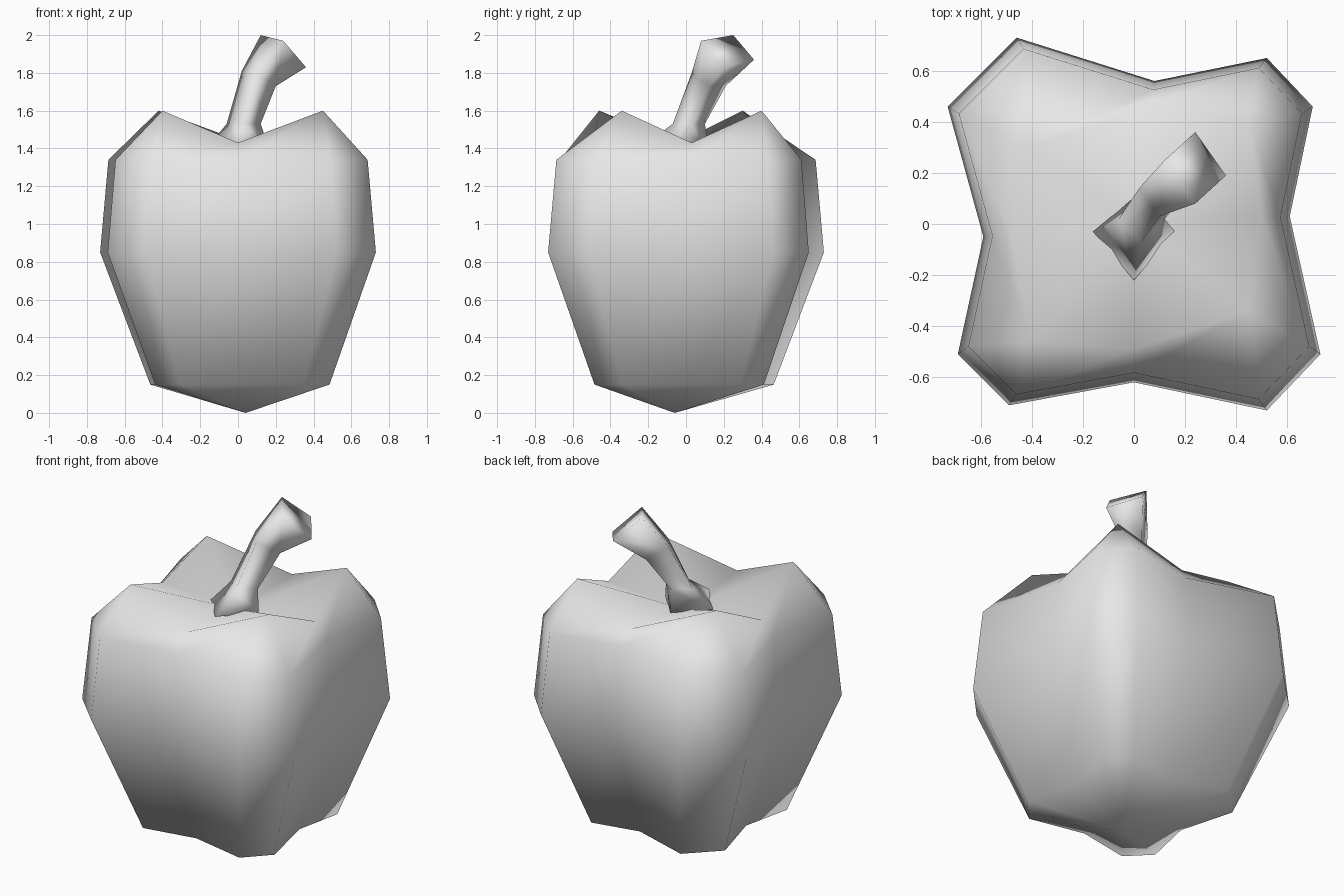
import bpy
import bmesh
from mathutils import Vector

cube = bpy.data.objects.get("Cube")
if cube:
    bpy.data.objects.remove(cube, do_unlink=True)

grey = bpy.data.materials.new("plain grey")
grey.use_nodes = True
colour = (0.8, 0.8, 0.8, 1)
grey.diffuse_color = colour
grey.node_tree.nodes["Principled BSDF"].inputs["Base Color"].default_value = colour


def loft(name, rings, bottom=None, top=None):
    """Skin a stack of equal rings; close each end with a fan or a flat cap."""
    bm = bmesh.new()
    loops = [[bm.verts.new(p) for p in ring] for ring in rings]
    n = len(loops[0])
    for low, high in zip(loops, loops[1:]):
        for i in range(n):
            j = (i + 1) % n
            bm.faces.new((low[i], low[j], high[j], high[i]))
    for loop, tip in ((loops[0], bottom), (loops[-1], top)):
        if tip is None:
            bm.faces.new(loop)
        else:
            centre = bm.verts.new(tip)
            for i in range(n):
                bm.faces.new((loop[i], loop[(i + 1) % n], centre))
    # merge the doubled lobe points into single peaks
    bmesh.ops.remove_doubles(bm, verts=bm.verts[:], dist=0.001)
    bmesh.ops.recalc_face_normals(bm, faces=bm.faces[:])
    for face in bm.faces:
        face.smooth = True
    mesh = bpy.data.meshes.new(name)
    bm.to_mesh(mesh)
    bm.free()
    mesh.materials.append(grey)
    obj = bpy.data.objects.new(name, mesh)
    bpy.context.collection.objects.link(obj)
    return obj


# Fruit body: four-lobed outline, two points per lobe and one per groove
outline = [(0, -.62), (.52, -.73), (.73, -.51),
           (.61, .03), (.70, .46), (.52, .65),
           (.08, .56), (-.46, .73), (-.73, .46),
           (-.59, -.05), (-.69, -.51), (-.49, -.71)]


def section(scale, z, dx=0, dy=0):
    return [Vector((x * scale + dx, y * scale + dy, z)) for x, y in outline]


# Rim: each lobe rises to one peak, with a low groove between peaks
grooves = [(0, -.49), (.50, .03), (.04, .46), (-.48, -.04)]
peaks = [(.45, -.34), (.45, .40), (-.42, .30), (-.40, -.46)]
rim = []
for groove, peak in zip(grooves, peaks):
    rim += [(*groove, 1.43), (*peak, 1.6), (*peak, 1.6)]

loft("fruit_body",
     [section(.65, .15, .01, -.01), section(1, .85), section(.94, 1.34), rim],
     bottom=(.04, -.06, 0), top=(0, 0, 1.38))

# Stem: four-sided, flared at the base and bent to the back left
stem_rings = [
    [(-.16, -.03, 1.41), (.02, .12, 1.40), (.16, -.03, 1.41), (0, -.22, 1.42)],
    [(-.06, .02, 1.53), (.03, .10, 1.53), (.12, .02, 1.53), (.03, -.07, 1.53)],
    [(.02, .14, 1.81), (.12, .21, 1.73), (.20, .12, 1.73), (.10, .03, 1.80)],
    [(.12, .25, 2.0), (.24, .36, 1.87), (.36, .19, 1.83), (.24, .08, 1.97)],
]
loft("stem", stem_rings)
